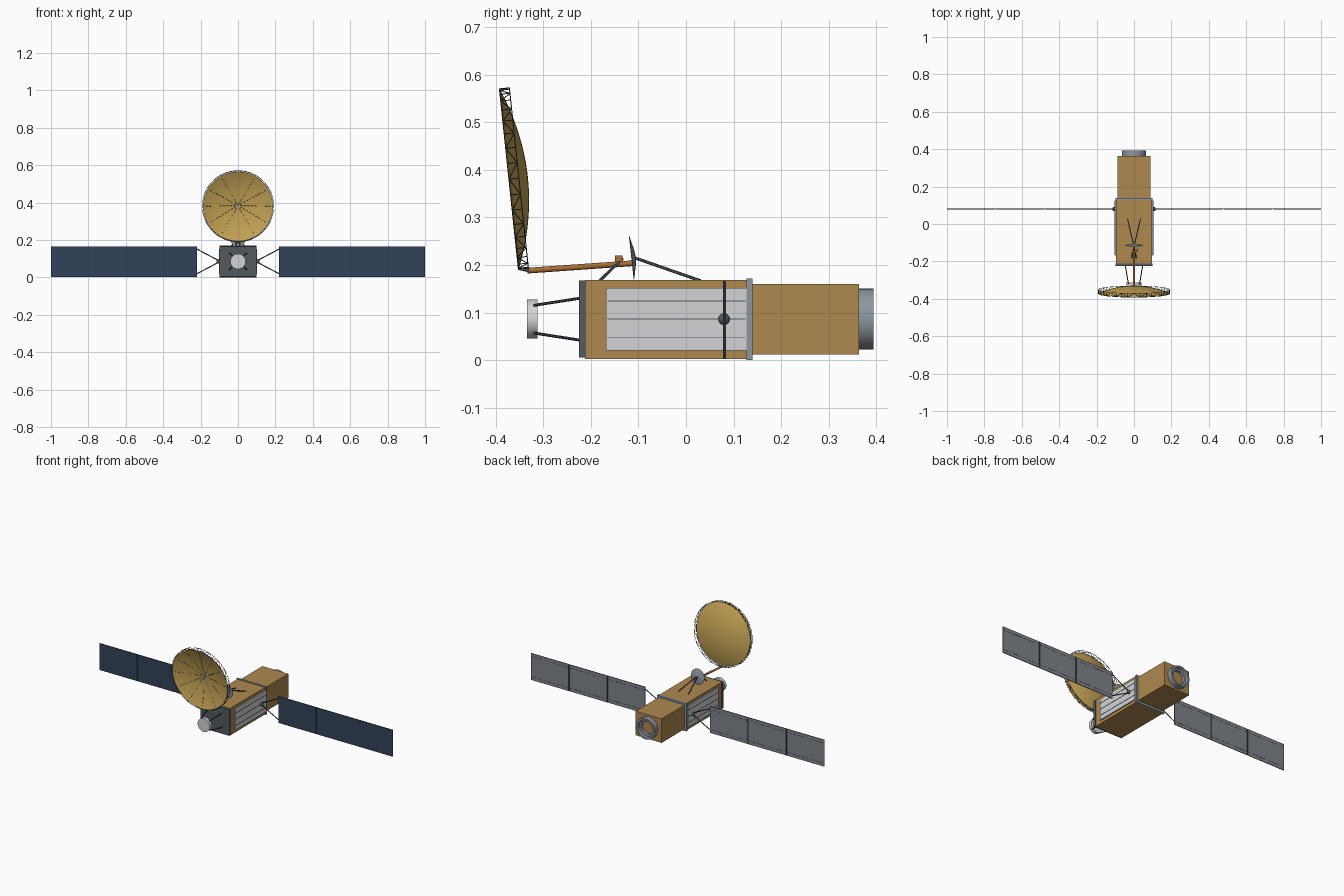
import bpy, bmesh, math
from mathutils import Vector, Matrix

if "Cube" in bpy.data.objects:
    bpy.data.objects.remove(bpy.data.objects["Cube"], do_unlink=True)


def material(name, *srgb):
    color = [(c / 255 / 12.92) if c < 11 else ((c / 255 + 0.055) / 1.055) ** 2.4 for c in srgb] + [1]
    m = bpy.data.materials.new(name)
    m.use_nodes = True
    m.diffuse_color = color
    m.node_tree.nodes["Principled BSDF"].inputs["Base Color"].default_value = color
    return m


FOIL = material("amber foil", 174, 136, 78)
GOLD = material("dish gold", 198, 164, 86)
NAVY = material("solar cell navy", 50, 66, 90)
BACK = material("panel back grey", 126, 133, 140)
WHITE = material("radiator white", 211, 212, 214)
GREY = material("metal grey", 142, 150, 159)
DARK = material("front plate grey", 82, 90, 94)
WIRE = material("dark strut", 58, 64, 72)
BOOM = material("boom copper", 168, 112, 52)


def finish(name, bm, mats, smooth=False):
    bmesh.ops.recalc_face_normals(bm, faces=bm.faces)
    mesh = bpy.data.meshes.new(name)
    bm.to_mesh(mesh)
    bm.free()
    ob = bpy.data.objects.new(name, mesh)
    bpy.context.collection.objects.link(ob)
    for m in mats:
        mesh.materials.append(m)
    if smooth:
        bpy.ops.object.select_all(action="DESELECT")
        ob.select_set(True)
        bpy.context.view_layer.objects.active = ob
        bpy.ops.object.shade_smooth_by_angle(angle=math.radians(35))
    return ob


def boxes(name, spans, *mats):
    """Each span is (x0, x1, y0, y1, z0, z1)."""
    bm = bmesh.new()
    for x0, x1, y0, y1, z0, z1 in spans:
        size = Matrix.Diagonal((x1 - x0, y1 - y0, z1 - z0, 1))
        mid = Matrix.Translation(((x0 + x1) / 2, (y0 + y1) / 2, (z0 + z1) / 2))
        bmesh.ops.create_cube(bm, size=1, matrix=mid @ size)
    return finish(name, bm, mats)


def rods(name, pairs, r, mat, sides=6):
    bm = bmesh.new()
    for a, b in pairs:
        a, b = Vector(a), Vector(b)
        turn = (b - a).to_track_quat("Z", "Y").to_matrix().to_4x4()
        bmesh.ops.create_cone(bm, cap_ends=True, segments=sides, radius1=r, radius2=r,
                              depth=(b - a).length, matrix=Matrix.Translation((a + b) / 2) @ turn)
    return finish(name, bm, [mat], sides > 6)


def lathe(name, profile, mat, origin, tilt=0, steps=48):
    """Turn a closed (radius, y) outline about the y axis."""
    bm = bmesh.new()
    verts = [bm.verts.new((r, y, 0)) for r, y in profile]
    edges = [bm.edges.new((verts[i - 1], verts[i])) for i in range(len(verts))]
    bmesh.ops.spin(bm, geom=verts + edges, cent=(0, 0, 0), axis=(0, 1, 0),
                   angle=math.tau, steps=steps, use_merge=True)
    bmesh.ops.remove_doubles(bm, verts=bm.verts, dist=1e-5)
    bmesh.ops.dissolve_degenerate(bm, edges=bm.edges, dist=1e-6)
    ob = finish(name, bm, [mat], True)
    ob.location = origin
    ob.rotation_euler.x = tilt
    return ob


MID = 0.086
# Main bus, service section and end plates
boxes("main_body", [(-0.095, 0.095, -0.212, 0.13, 0.002, 0.168)], FOIL)
boxes("rear_body", [(-0.088, 0.088, 0.13, 0.363, 0.012, 0.16)], FOIL)
boxes("middle_flange", [(-0.1, 0.1, 0.127, 0.14, 0, 0.171)], GREY)
boxes("front_plate", [(-0.098, 0.098, -0.225, -0.21, 0.005, 0.167)], DARK)
lathe("rear_ring", [(0.064, 0.36), (0.064, 0.394), (0.053, 0.394), (0.05, 0.382),
                    (0.04, 0.38), (0.04, 0.36)], GREY, (0, 0, MID))

# Side radiators with seams
boxes("side_radiators", [(s * 0.098 - 0.004, s * 0.098 + 0.004, -0.168, 0.127, 0.02, 0.151)
                         for s in (-1, 1)], WHITE)
boxes("radiator_seams", [(s * 0.1025 - 0.001, s * 0.1025 + 0.001, -0.165, 0.125, z - 0.001, z + 0.001)
                         for s in (-1, 1) for z in (0.048, MID, 0.124)], DARK)

# Front canister on four struts
lathe("front_canister", [(0, -0.334), (0.041, -0.334), (0.041, -0.312), (0, -0.312)], WHITE, (0, 0, MID))
rods("canister_struts", [((sx * 0.03, -0.32, MID + sz * 0.029), (sx * 0.046, -0.223, MID + sz * 0.044))
                         for sx in (-1, 1) for sz in (-1, 1)], 0.003, WIRE)

# Solar wings: cells in front, grey behind, dark edges
WING_Y, PITCH, START = 0.08, 0.261, 0.22
for side, s in (("left", 1), ("right", -1)):
    starts = [START + i * PITCH for i in range(3)]
    spans = []
    for x in starts:
        a, b = sorted((s * x, s * (x + 0.257)))
        spans.append((a, b, WING_Y - 0.002, WING_Y + 0.002, 0.002, 0.166))
    wing = boxes(side + "_solar_panels", spans, WIRE, NAVY, BACK)
    for p in wing.data.polygons:
        p.material_index = 1 if p.normal.y < -0.5 else 2 if p.normal.y > 0.5 else 0
    boxes(side + "_panel_hinges",
          [(s * (x - 0.002) - 0.004, s * (x - 0.002) + 0.004, WING_Y + 0.001, WING_Y + 0.004, 0.003, 0.165)
           for x in starts[1:]], WIRE)
    dashes = []
    for x in starts:
        for i in range(14):
            c = s * (x + 0.012 + i * 0.018)
            dashes += [(c - 0.005, c + 0.005, WING_Y + 0.001, WING_Y + 0.003, z - 0.001, z + 0.001)
                       for z in (0.022, 0.146)]
    boxes(side + "_panel_dashes", dashes, WIRE)
    # Drive hub and spread yoke
    bm = bmesh.new()
    bmesh.ops.create_uvsphere(bm, u_segments=20, v_segments=12, radius=0.012,
                              matrix=Matrix.Translation((s * 0.104, WING_Y, MID)))
    finish(side + "_wing_hub", bm, [DARK], True)
    tips = [((s * 0.108, WING_Y, MID + k * 0.007), (s * 0.222, WING_Y, MID + k * 0.067)) for k in (-1, 1)]
    rods(side + "_wing_yoke", tips, 0.0028, WIRE)

# Main dish: thin paraboloid shell tilted slightly down
DISH, TILT, R, DEPTH = Vector((0, -0.371, 0.38)), 0.105, 0.187, 0.038


def bowl(r):
    return DEPTH * (1 - (r / R) ** 2)


radii = [R * i / 12 for i in range(13)]
shell = [(r, bowl(r)) for r in radii] + [(r, bowl(r) + 0.001) for r in reversed(radii)]
lathe("main_dish", shell, GOLD, DISH, TILT, 60)


def on_ring(r, y, a):
    return (r * math.sin(a), y, r * math.cos(a))


def place(ob):
    ob.location = DISH
    ob.rotation_euler.x = TILT


# Lattice rim around the dish
N, RIM = 36, 0.191
truss = []
for i in range(N):
    a, b = math.tau * i / N, math.tau * (i + 1) / N
    f0, f1 = on_ring(RIM, -0.001, a), on_ring(RIM, -0.001, b)
    g0, g1 = on_ring(RIM, 0.02, a), on_ring(RIM, 0.02, b)
    truss += [(f0, f1), (g0, g1), (f0, g0), (f0, g1) if i % 2 else (g0, f1)]
place(rods("dish_rim_truss", truss, 0.0011, WIRE, 5))

# Dashed ribs on the dish face
ribs = []
for k in range(12):
    a = math.tau * k / 12
    for i in range(9):
        r0 = 0.014 + i * 0.0185
        r1 = r0 + 0.011
        ribs.append((on_ring(r0, bowl(r0), a), on_ring(r1, bowl(r1), a)))
place(rods("dish_ribs", ribs, 0.0009, DARK, 4))
place(rods("dish_hub", [((0, DEPTH - 0.004, 0), (0, DEPTH, 0))], 0.009, GREY, 16))

# Dish boom, root bracket and pointing box
rods("dish_boom", [((0, -0.333, 0.188), (0, -0.105, 0.204))], 0.006, BOOM, 12)
rods("boom_bracket", [((s * 0.022, -0.35, 0.192), (0, -0.328, 0.187)) for s in (-1, 1)]
     + [((-0.024, -0.344, 0.192), (0.024, -0.344, 0.192))], 0.003, GREY)
boxes("boom_box", [(0.004, 0.022, -0.149, -0.133, 0.206, 0.22)], BOOM)
rods("boom_legs", [((s * 0.035, 0.03, 0.167), (s * 0.003, -0.108, 0.215)) for s in (-1, 1)]
     + [((s * 0.012, -0.182, 0.166), (s * 0.003, -0.133, 0.214)) for s in (-1, 1)], 0.0032, DARK)

# Small secondary dish
lathe("small_dish", [(0, 0.009), (0.02, 0.006), (0.046, 0), (0.046, -0.001), (0.02, 0.002), (0, 0.003)],
      GREY, (0, -0.114, 0.215), 0.11, 32)
